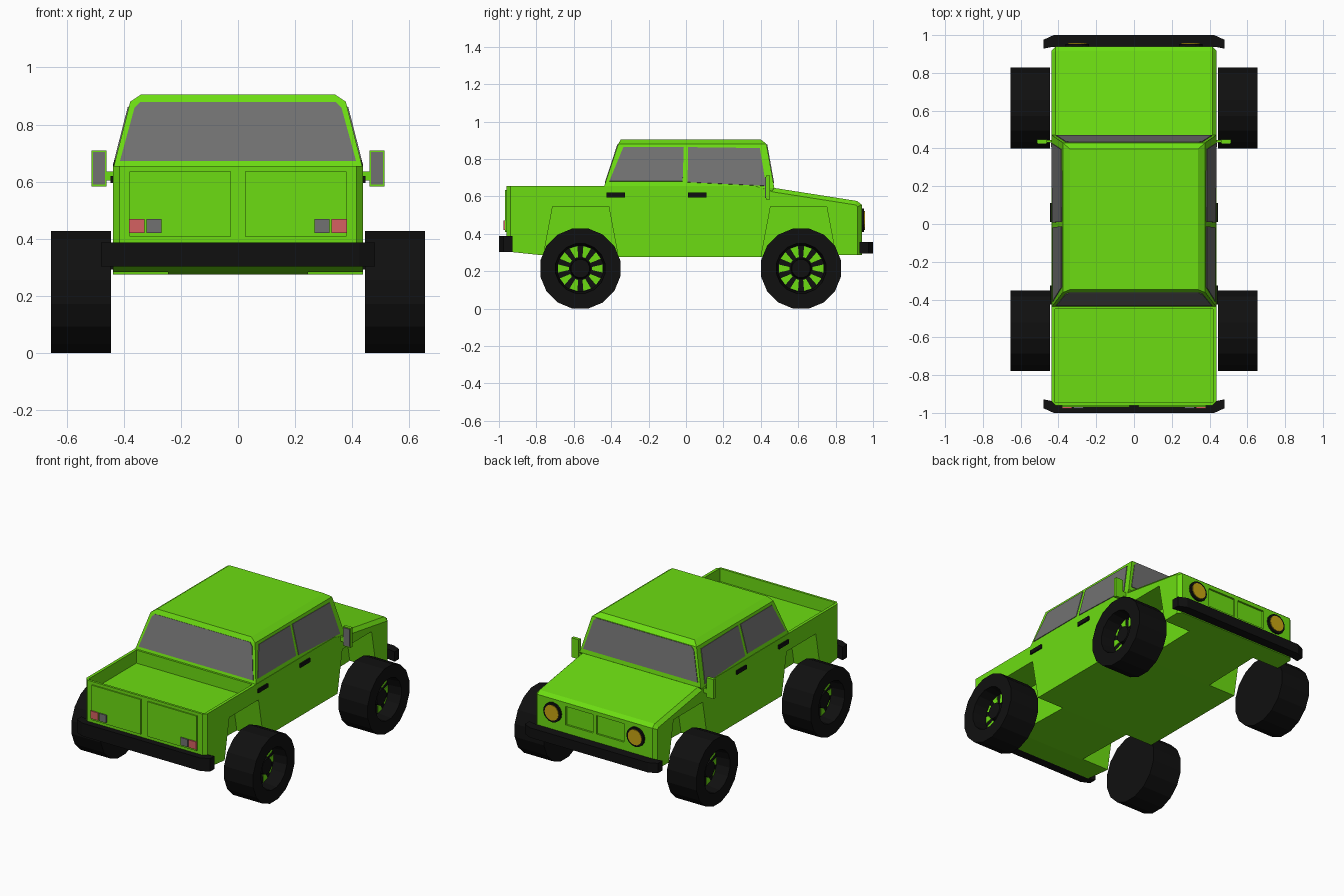
import bpy, bmesh, math
from mathutils import Vector

if "Cube" in bpy.data.objects:
    bpy.data.objects.remove(bpy.data.objects["Cube"])


def material(name, r, g, b):
    m = bpy.data.materials.new(name)
    m.diffuse_color = (r, g, b, 1)
    m.use_nodes = True
    m.node_tree.nodes["Principled BSDF"].inputs["Base Color"].default_value = m.diffuse_color
    return m


GREEN = material("green paint", 0.150, 0.72, 0.006)
BLACK = material("black rubber", 0.005, 0.005, 0.005)
GREY = material("grey glass", 0.165, 0.165, 0.165)
RED = material("red lamp", 0.66, 0.12, 0.12)
YELLOW = material("yellow lamp", 0.58, 0.38, 0.006)


def finish(name, bm, mat):
    bmesh.ops.recalc_face_normals(bm, faces=bm.faces)
    me = bpy.data.meshes.new(name)
    bm.to_mesh(me)
    bm.free()
    me.materials.append(mat)
    ob = bpy.data.objects.new(name, me)
    bpy.context.collection.objects.link(ob)
    return ob


def add_prism(bm, pts, vec):
    """Polygon swept along a vector."""
    f = bm.faces.new([bm.verts.new(p) for p in pts])
    r = bmesh.ops.extrude_face_region(bm, geom=[f], use_keep_orig=True)
    vs = [v for v in r["geom"] if isinstance(v, bmesh.types.BMVert)]
    bmesh.ops.translate(bm, verts=vs, vec=vec)


def prism(name, pts, vec, mat):
    bm = bmesh.new()
    add_prism(bm, pts, vec)
    return finish(name, bm, mat)


def box(name, x0, x1, y0, y1, z0, z1, mat):
    return prism(name, [(x0, y0, z0), (x1, y0, z0), (x1, y1, z0), (x0, y1, z0)],
                 (0, 0, z1 - z0), mat)


def plate(name, pts, out, mat, t=0.004):
    """Thin plate lying on a sloped face, raised towards 'out'."""
    p = [Vector(q) for q in pts]
    n = (p[1] - p[0]).cross(p[2] - p[0]).normalized()
    if n.dot(Vector(out)) < 0:
        n = -n
    return prism(name, [q - n * 0.002 for q in p], n * (t + 0.002), mat)


def cut(ob, cutters):
    for c in cutters:
        m = ob.modifiers.new("cut", "BOOLEAN")
        m.operation, m.solver, m.object = "DIFFERENCE", "EXACT", c
    dg = bpy.context.evaluated_depsgraph_get()
    me = bpy.data.meshes.new_from_object(ob.evaluated_get(dg))
    ob.modifiers.clear()
    ob.data = me
    for c in cutters:
        bpy.data.objects.remove(c)


# Lower body: side profile swept across, with bevelled hood edges and corners
W = 0.437
profile = [(-0.96, 0.655), (-0.96, 0.305), (-0.77, 0.285), (-0.37, 0.275), (0.40, 0.275),
           (0.80, 0.285), (0.94, 0.287), (0.94, 0.555), (0.915, 0.575), (0.47, 0.645), (0.44, 0.655)]
bm = bmesh.new()
add_prism(bm, [(-W, y, z) for y, z in profile], (2 * W, 0, 0))
edges = []
for e in bm.edges:
    a, b = e.verts
    mid = (a.co + b.co) / 2
    if abs(a.co.x - b.co.x) < 1e-4 and mid.z > 0.4 and (mid.y > 0.45 or mid.y < -0.95):
        edges.append(e)
bmesh.ops.bevel(bm, geom=edges, offset=0.022, segments=1, affect="EDGES")
body = finish("body", bm, GREEN)

# Openings: wheel arches, load bed, nose panels
cutters = [box("bed_cutter", -0.418, 0.418, -0.945, -0.45, 0.57, 0.8, GREEN)]
for s in (1, -1):
    for yc in (-0.563, 0.602):
        arch = [(-0.215, 0.2), (-0.150, 0.545), (0.150, 0.545), (0.215, 0.2)]
        cutters.append(prism("arch_cutter", [(s * 0.245, yc + y, z) for y, z in arch],
                             (s * 0.4, 0, 0), GREEN))
    x0, x1 = sorted((s * 0.012, s * 0.21))
    cutters.append(box("nose_cutter", x0, x1, 0.928, 1.0, 0.41, 0.53, GREEN))
cut(body, cutters)

# Cab: hull of three rectangles, tapering to the roof
bm = bmesh.new()
for z, x, y0, y1 in [(0.60, 0.43, -0.44, 0.44), (0.645, 0.437, -0.44, 0.472),
                     (0.88, 0.377, -0.362, 0.43), (0.905, 0.34, -0.348, 0.398)]:
    for sx in (1, -1):
        for y in (y0, y1):
            bm.verts.new((sx * x, y, z))
bmesh.ops.convex_hull(bm, input=bm.verts)
bmesh.ops.dissolve_limit(bm, angle_limit=0.02, verts=bm.verts, edges=bm.edges)
finish("cab", bm, GREEN)


def cab_x(z): return 0.437 - (z - 0.645) * 0.060 / 0.235
def rear_y(z): return -0.44 + (z - 0.645) * 0.078 / 0.235
def front_y(z): return 0.472 - (z - 0.645) * 0.042 / 0.235


# Windows
outline = [(-0.413, 0.672), (0.413, 0.672), (0.362, 0.858), (0.342, 0.877),
           (-0.342, 0.877), (-0.362, 0.858)]
plate("rear_window", [(x, rear_y(z), z) for x, z in outline], (0, -1, 0), GREY)
plate("windscreen", [(x, front_y(z), z) for x, z in outline], (0, 1, 0), GREY)
door_windows = {
    "rear_door_window": [(-0.41, 0.68), (-0.018, 0.68), (-0.012, 0.862), (-0.335, 0.862)],
    "front_door_window": [(0.008, 0.675), (0.428, 0.655), (0.395, 0.857), (0.012, 0.862)]}

for s, side in ((1, "right"), (-1, "left")):
    for name, pts in door_windows.items():
        plate(side + "_" + name, [(s * cab_x(z), y, z) for y, z in pts], (s, 0, 0), GREY)

    def sbox(name, x0, x1, *rest):
        a, b = sorted((s * x0, s * x1))
        return box(side + "_" + name, a, b, *rest)

    # Door handles
    sbox("rear_handle", 0.43, 0.446, -0.425, -0.325, 0.595, 0.62, BLACK)
    sbox("front_handle", 0.43, 0.446, 0.01, 0.11, 0.595, 0.62, BLACK)
    # Mirror
    sbox("mirror", 0.46, 0.513, 0.427, 0.448, 0.583, 0.71, GREEN)
    sbox("mirror_arm", 0.425, 0.465, 0.432, 0.446, 0.605, 0.635, GREEN)
    sbox("mirror_glass", 0.466, 0.507, 0.423, 0.43, 0.59, 0.704, GREY)
    # Tail panels and lamps
    sbox("tail_panel", 0.025, 0.38, -0.968, -0.955, 0.408, 0.635, GREEN)
    sbox("tail_lamp", 0.328, 0.381, -0.976, -0.967, 0.42, 0.47, RED)
    sbox("reverse_lamp", 0.268, 0.32, -0.976, -0.967, 0.42, 0.47, GREY)
    # Headlamps
    for name, r, y, d, mat in (("lamp_ring", 0.063, 0.935, 0.018, BLACK),
                               ("headlamp", 0.05, 0.94, 0.017, YELLOW)):
        ring = [(s * 0.30 + r * math.cos(a), y, 0.471 + r * math.sin(a))
                for a in (i * math.tau / 16 for i in range(16))]
        prism(side + "_" + name, ring, (0, d, 0), mat)

# Bumpers with swept-back ends
half = [(0.425, 1.0), (0.48, 0.975), (0.48, 0.928), (0.43, 0.938)]
for name, sy, z0, z1 in (("nose_bumper", 1, 0.293, 0.357), ("tail_bumper", -1, 0.303, 0.388)):
    pts = half + [(-x, y) for x, y in reversed(half)]
    prism(name, [(x, sy * y, z0) for x, y in pts], (0, 0, z1 - z0), BLACK)

# Wheels: turned tyre with recessed rim, hub, and green rim slots
N = 16
R = 0.214 / math.cos(math.pi / N)
wheel_profile = [(R, 0.445), (R, 0.655), (0.135, 0.655), (0.125, 0.565), (0.056, 0.565), (0.05, 0.605)]
for s, side in ((1, "right"), (-1, "left")):
    for yc, end in ((-0.565, "tail"), (0.615, "nose")):
        def at(r, a, x):
            return (s * x, yc + r * math.sin(a), 0.214 + r * math.cos(a))
        bm = bmesh.new()
        rings = [[bm.verts.new(at(r, (i + 0.5) * math.tau / N, x)) for i in range(N)]
                 for r, x in wheel_profile]
        for a, b in zip(rings, rings[1:]):
            for i in range(N):
                j = (i + 1) % N
                bm.faces.new((a[i], a[j], b[j], b[i]))
        bm.faces.new(rings[0])
        bm.faces.new(rings[-1])
        finish(f"{side}_{end}_wheel", bm, BLACK)
        bm = bmesh.new()
        for k in range(10):
            a = (k + 0.5) * math.tau / 10
            add_prism(bm, [at(0.062, a - 0.13, 0.563), at(0.062, a + 0.13, 0.563),
                           at(0.121, a + 0.18, 0.563), at(0.121, a - 0.18, 0.563)],
                      (s * 0.006, 0, 0))
        finish(f"{side}_{end}_rim_slots", bm, GREEN)
